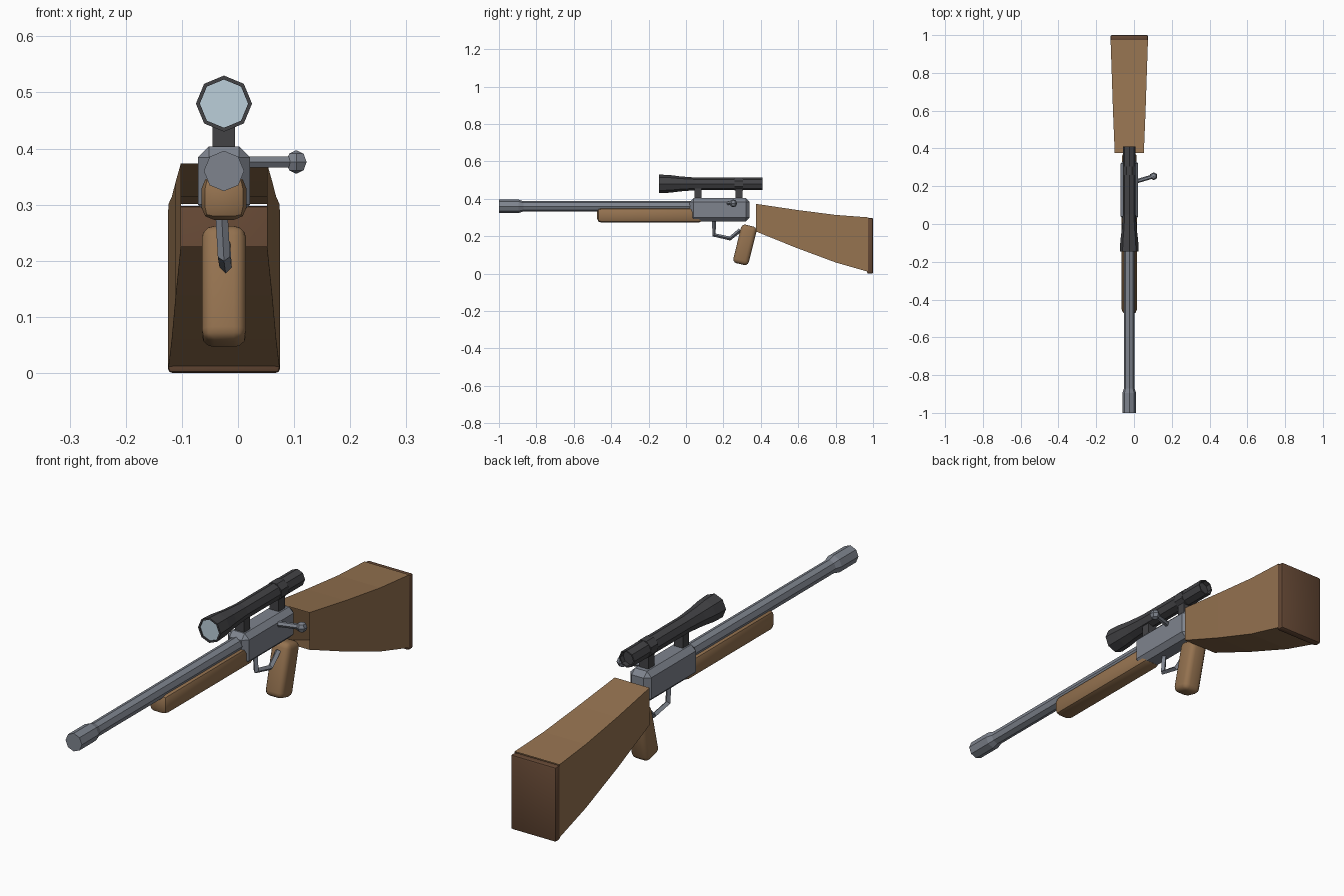
import bpy, bmesh, math
from mathutils import Vector

if "Cube" in bpy.data.objects:
    bpy.data.objects.remove(bpy.data.objects["Cube"])

CX = -0.025  # centre plane of the rifle; the bolt sticks out to +x


def material(name, rgb):
    m = bpy.data.materials.new(name)
    m.diffuse_color = (*rgb, 1)
    m.use_nodes = True
    m.node_tree.nodes["Principled BSDF"].inputs["Base Color"].default_value = m.diffuse_color
    return m


METAL = material("steel", (0.21, 0.23, 0.27))
WOOD = material("wood", (0.30, 0.17, 0.08))
PAD = material("dark_wood", (0.13, 0.065, 0.035))
BLACK = material("black_metal", (0.055, 0.055, 0.06))
GLASS = material("glass", (0.50, 0.62, 0.70))


def finish(name, bm, mat, recalc=True):
    if recalc:
        bmesh.ops.recalc_face_normals(bm, faces=bm.faces)
    me = bpy.data.meshes.new(name)
    bm.to_mesh(me)
    bm.free()
    me.materials.append(mat)
    ob = bpy.data.objects.new(name, me)
    bpy.context.collection.objects.link(ob)
    return ob


def loft(rings, bm, closed=False):
    """Bridge successive vertex rings with quads."""
    loops = [[bm.verts.new(p) for p in r] for r in rings]
    for a, b in zip(loops, loops[1:]):
        n = len(a)
        for i in range(n):
            bm.faces.new((a[i], a[(i + 1) % n], b[(i + 1) % n], b[i]))
    if closed:
        bm.faces.new(loops[0])
        bm.faces.new(loops[-1])


def turned(name, profile, z, mat, sides=8, turn=0.0):
    """Closed faceted body along y from (y, radius) pairs."""
    bm = bmesh.new()
    angles = [turn + math.tau * i / sides for i in range(sides)]
    loft([[(CX + r * math.cos(a), y, z + r * math.sin(a)) for a in angles]
          for y, r in profile], bm, True)
    return finish(name, bm, mat)


def block(name, centre, size, mat, bevel=0.0, segments=2, tilt=0.0):
    bm = bmesh.new()
    bmesh.ops.create_cube(bm, size=1)
    bmesh.ops.scale(bm, vec=size, verts=bm.verts)
    if bevel:
        bmesh.ops.bevel(bm, geom=bm.edges[:], offset=bevel, segments=segments,
                        profile=0.5, affect='EDGES')
    ob = finish(name, bm, mat)
    ob.location = centre
    ob.rotation_euler.x = tilt
    if bevel and segments > 1:
        bpy.ops.object.select_all(action='DESELECT')
        ob.select_set(True)
        bpy.context.view_layer.objects.active = ob
        bpy.ops.object.shade_smooth_by_angle(angle=math.radians(35))
    return ob


def rod(name, points, radius, mat, sides=6):
    """Faceted rod through the points, mitred at the bends."""
    pts = [Vector(p) for p in points]
    rings = []
    for i, p in enumerate(pts):
        t = (pts[min(i + 1, len(pts) - 1)] - pts[max(i - 1, 0)]).normalized()
        u = t.cross(Vector((0.3, 0.2, 0.0)) if abs(t.z) > 0.9 else Vector((0, 0, 1))).normalized()
        # keep the cross-section aligned with the same side along the path
        side = Vector((1, 0, 0)) if abs(t.x) < 0.7 else Vector((0, 1, 0))
        u = (side - t * side.dot(t)).normalized()
        v = t.cross(u)
        rings.append([p + radius * (math.cos(a) * u + math.sin(a) * v)
                      for a in (math.tau * k / sides for k in range(sides))])
    bm = bmesh.new()
    loft(rings, bm, True)
    return finish(name, bm, mat)


# Barrel with thicker muzzle
turned("barrel", [(-1.0, 0.036), (-0.895, 0.036), (-0.87, 0.028), (0.05, 0.029)], 0.36, METAL)

# Receiver and fore-end
block("receiver", (CX, 0.18, 0.342), (0.093, 0.32, 0.124), METAL, 0.02, 1)
block("fore_end", (CX, -0.193, 0.312), (0.08, 0.565, 0.078), WOOD, 0.022, 2)

# Pistol grip, leaning back at the top
block("grip", (CX, 0.315, 0.154), (0.079, 0.085, 0.212), WOOD, 0.022, 3, -math.radians(14))

# Trigger guard
rod("trigger_guard", [(CX - 0.004, 0.15, 0.278), (CX, 0.15, 0.207),
                      (CX + 0.003, 0.235, 0.188), (CX, 0.29, 0.233)], 0.011, METAL, 4)

# Shoulder stock: a hollow tapering shell, open at both ends
stock = bmesh.new()
loft([[(CX - w, y, lo), (CX + w, y, lo), (CX + w, y, hi), (CX - w, y, hi)]
      for y, lo, hi, w in [(0.375, 0.225, 0.373, 0.077), (0.59, 0.138, 0.341, 0.086),
                           (0.80, 0.060, 0.314, 0.093), (0.975, 0.010, 0.301, 0.099)]], stock)
finish("stock", stock, WOOD)
block("butt_pad", (CX, 0.984, 0.149), (0.20, 0.032, 0.298), PAD, 0.008, 2)

# Scope tube with recessed ends, lenses and mounts
Z = 0.48
turned("scope", [(-0.135, 0.043), (-0.145, 0.043), (-0.145, 0.05), (-0.085, 0.047),
                 (-0.03, 0.040), (0.05, 0.034), (0.41, 0.034), (0.41, 0.029), (0.39, 0.029)],
       Z, BLACK)
turned("front_lens", [(-0.140, 0.043), (-0.134, 0.043)], Z, GLASS)
turned("scope_ring", [(0.26, 0.037), (0.305, 0.037)], Z, BLACK, 8, math.pi / 8)
for label, y in (("front", 0.065), ("rear", 0.283)):
    block(label + "_scope_mount", (CX, y, 0.425), (0.04, 0.038, 0.06), BLACK)

# Bolt handle and knob
rod("bolt_handle", [(0.01, 0.225, 0.376), (0.10, 0.252, 0.376)], 0.011, METAL, 6)
knob = bmesh.new()
bmesh.ops.create_uvsphere(knob, u_segments=6, v_segments=4, radius=0.021)
finish("bolt_knob", knob, METAL).location = (0.104, 0.253, 0.376)
